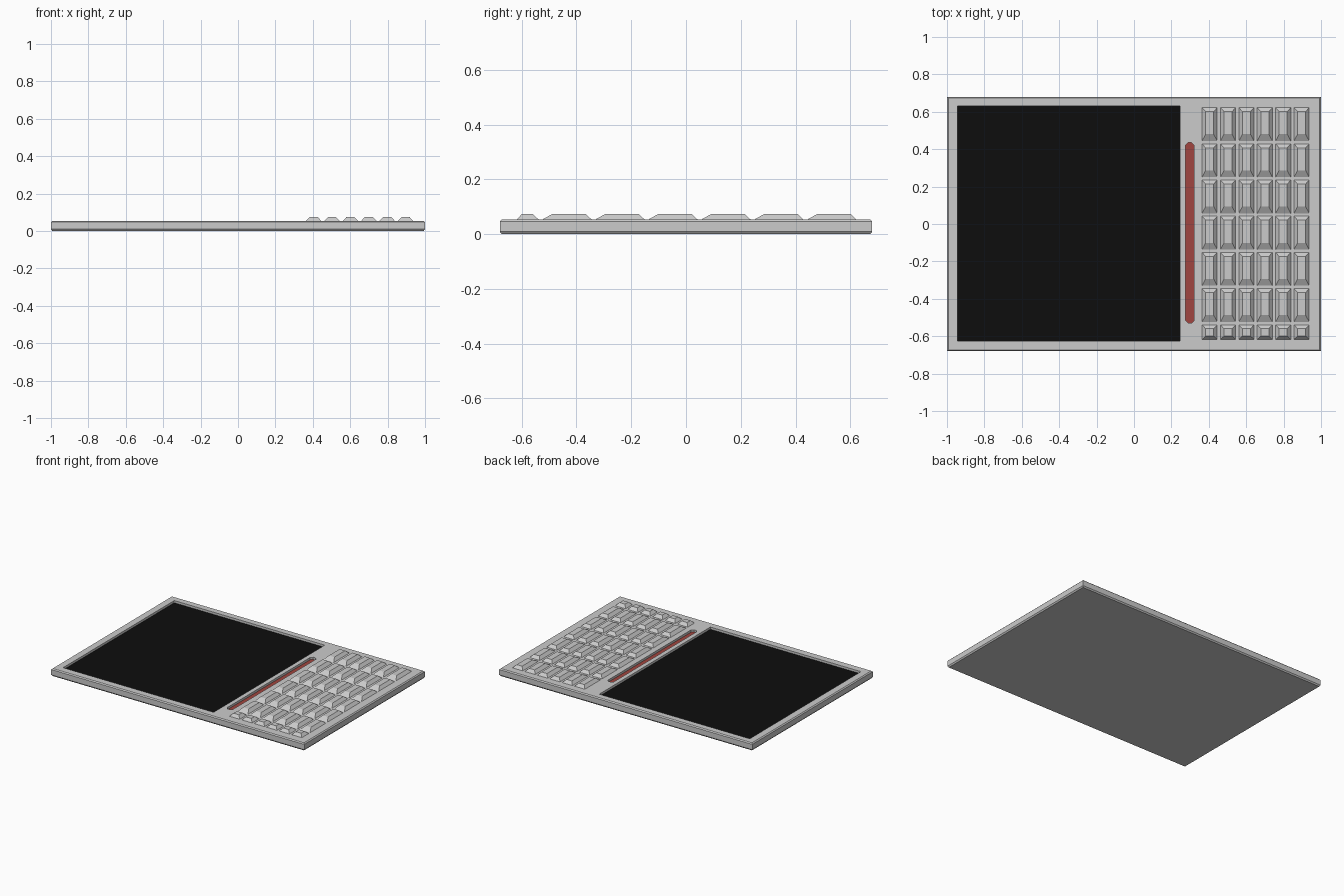
import bpy, bmesh

if "Cube" in bpy.data.objects:
    bpy.data.objects.remove(bpy.data.objects["Cube"])

TOP = 0.054      # height of the case's upper face
FLOOR = 0.036    # height of the recess floors


def loft(name, rings, color=None):
    """Closed solid through rings, each a list of the same number of points."""
    bm = bmesh.new()
    vs = [[bm.verts.new(p) for p in r] for r in rings]
    n = len(vs[0])
    for a, b in zip(vs, vs[1:]):
        for i in range(n):
            j = (i + 1) % n
            bm.faces.new((a[i], a[j], b[j], b[i]))
    bm.faces.new(vs[0][::-1])
    bm.faces.new(vs[-1])
    me = bpy.data.meshes.new(name)
    bm.to_mesh(me)
    bm.free()
    ob = bpy.data.objects.new(name, me)
    bpy.context.collection.objects.link(ob)
    if color:
        mat = bpy.data.materials.new(name + "_color")
        mat.diffuse_color = color
        mat.use_nodes = True
        mat.node_tree.nodes["Principled BSDF"].inputs["Base Color"].default_value = mat.diffuse_color
        me.materials.append(mat)
    return ob


def rect(x0, x1, y0, y1, z):
    return [(x0, y0, z), (x1, y0, z), (x1, y1, z), (x0, y1, z)]


def slot(x0, x1, y0, y1, z, c=0.014):
    """Long slot outline with clipped corners."""
    return [(x0 + c, y0, z), (x1 - c, y0, z), (x1, y0 + c, z), (x1, y1 - c, z),
            (x1 - c, y1, z), (x0 + c, y1, z), (x0, y1 - c, z), (x0, y0 + c, z)]


# Case: flat slab with chamfered upper and lower rims
case = loft("case", [rect(-1 + d, 1 - d, -0.68 + d, 0.68 - d, z)
                     for d, z in ((0.007, 0), (0, 0.009), (0, 0.047), (0.007, TOP))])

# Recesses for the screen and the strip, each with a coloured panel on its floor
recesses = (("screen", rect, (-0.945, 0.245, -0.625, 0.63), (0.004, 0.004, 0.004, 1)),
            ("red_strip", slot, (0.276, 0.322, -0.53, 0.435), (0.35, 0.06, 0.05, 1)))
for name, outline, size, color in recesses:
    cutter = loft(name + "_cutter", [outline(*size, FLOOR), outline(*size, 0.1)])
    cutter.hide_render = True
    cutter.hide_viewport = True
    mod = case.modifiers.new(name + "_recess", "BOOLEAN")
    mod.operation = "DIFFERENCE"
    mod.solver = "EXACT"
    mod.object = cutter
    loft(name, [outline(*size, FLOOR - 0.004), outline(*size, FLOOR + 0.002)], color)

# Keys: six columns, six full rows and one short row at the front
rows = [(0.444 - 0.1935 * r, 0.622 - 0.1935 * r, 0.036) for r in range(6)]
rows.append((-0.617, -0.539, 0.018))
for r, (y0, y1, slope) in enumerate(rows):
    for c in range(6):
        x0 = 0.364 + 0.0983 * c
        x1 = x0 + 0.081
        loft(f"key_{r + 1}_{c + 1}",
             [rect(x0, x1, y0, y1, TOP - 0.004),
              rect(x0, x1, y0, y1, TOP),
              rect(x0 + 0.019, x1 - 0.019, y0 + slope, y1 - 0.021, 0.074)])
